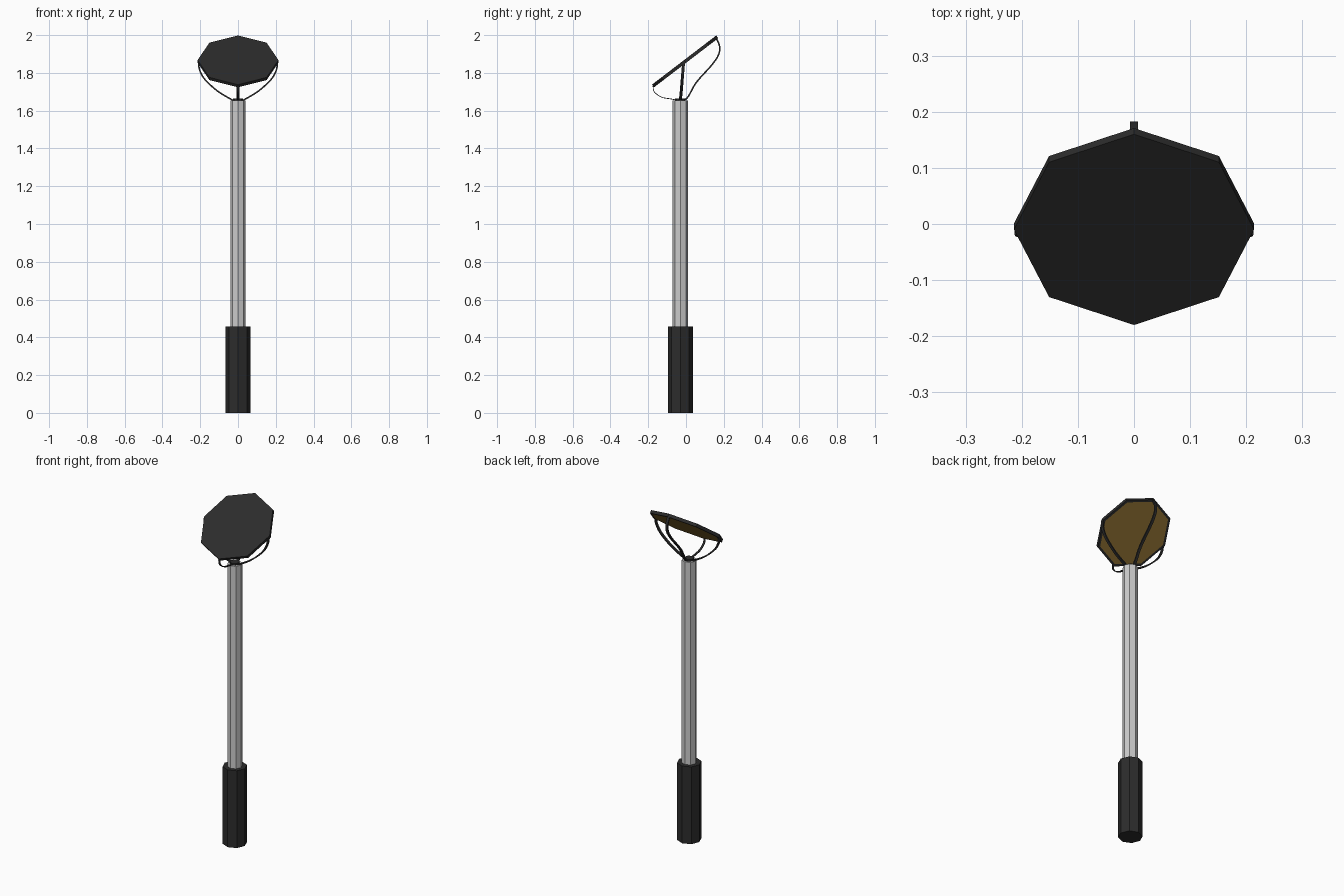
import bpy, bmesh, math
from mathutils import Vector, Matrix

if "Cube" in bpy.data.objects:
    bpy.data.objects.remove(bpy.data.objects["Cube"])


def material(name, rgb):
    m = bpy.data.materials.new(name)
    m.diffuse_color = (*rgb, 1)
    m.use_nodes = True
    m.node_tree.nodes["Principled BSDF"].inputs["Base Color"].default_value = m.diffuse_color
    return m


black = material("black", (0.025, 0.025, 0.025))
gold = material("gold", (0.30, 0.18, 0.035))
AXIS_Y = -0.03


def finish(name, bm, *mats):
    bmesh.ops.recalc_face_normals(bm, faces=bm.faces)
    me = bpy.data.meshes.new(name)
    bm.to_mesh(me)
    bm.free()
    for m in mats:
        me.materials.append(m)
    ob = bpy.data.objects.new(name, me)
    bpy.context.collection.objects.link(ob)
    return ob


def octagon(name, radius, z0, z1, *mats):
    bm = bmesh.new()
    bmesh.ops.create_cone(bm, cap_ends=True, segments=8, radius1=radius, radius2=radius,
                          depth=z1 - z0, matrix=Matrix.Translation((0, AXIS_Y, (z0 + z1) / 2)))
    return finish(name, bm, *mats)


def smooth_path(points, steps=4):
    p = [Vector(q) for q in points]
    p = [2 * p[0] - p[1]] + p + [2 * p[-1] - p[-2]]
    out = []
    for a, b, c, d in zip(p, p[1:], p[2:], p[3:]):
        for i in range(steps):
            t = i / steps
            out.append(0.5 * (2 * b + (c - a) * t + (2 * a - 5 * b + 4 * c - d) * t * t
                              + (3 * b - a - 3 * c + d) * t ** 3))
    return out + [p[-2]]


def strap(name, points, side, width=0.015, thick=0.008):
    # Flat ribbon swept along a smooth path
    path = smooth_path(points)
    side = Vector(side)
    bm = bmesh.new()
    rings = []
    for i, q in enumerate(path):
        tangent = path[min(i + 1, len(path) - 1)] - path[max(i - 1, 0)]
        n = tangent.cross(side).normalized() * thick / 2
        w = side * width / 2
        rings.append([bm.verts.new(q + v) for v in (w + n, w - n, -w - n, -w + n)])
    for r, s in zip(rings, rings[1:]):
        for k in range(4):
            j = (k + 1) % 4
            bm.faces.new((r[k], r[j], s[j], s[k]))
    bm.faces.new(rings[0])
    bm.faces.new(rings[-1])
    return finish(name, bm, black)


# Handle, pole and the plug in the pole top
octagon("handle", 0.066, 0, 0.457, black)
octagon("pole", 0.041, 0.44, 1.655)
octagon("pole_plug", 0.027, 1.64, 1.665, black)

# Tilted octagonal plate with a gold underside inside a black rim
tilt = math.atan2(0.26, 0.34)
thick = 0.018
bm = bmesh.new()
bmesh.ops.create_cone(bm, cap_ends=True, segments=8, radius1=0.214, radius2=0.214, depth=thick)
under = min(bm.faces, key=lambda f: f.calc_center_median().z)
bmesh.ops.inset_region(bm, faces=[under], thickness=0.014, depth=0)
under.material_index = 1
bm.transform(Matrix.Translation((0, -0.01, 1.868)) @ Matrix.Rotation(tilt, 4, 'X')
             @ Matrix.Translation((0, 0, -thick / 2)))
finish("plate", bm, black, gold)

# Straps from the pole top to the plate corners
strap("back_strap", [(0, -0.015, 1.65), (0, 0.012, 1.675), (0, 0.055, 1.75), (0, 0.135, 1.84),
                     (0, 0.172, 1.895), (0, 0.178, 1.94), (0, 0.16, 1.985)], (1, 0, 0))
strap("front_strap", [(0, -0.04, 1.655), (0, -0.08, 1.662), (0, -0.13, 1.672),
                      (0, -0.168, 1.70), (0, -0.175, 1.732)], (1, 0, 0), 0.012, 0.004)
for label, s in (("left", -1), ("right", 1)):
    strap(label + "_strap", [(s * 0.015, -0.03, 1.65), (s * 0.045, -0.029, 1.665),
                             (s * 0.11, -0.025, 1.705), (s * 0.175, -0.02, 1.765),
                             (s * 0.203, -0.016, 1.815), (s * 0.209, -0.012, 1.86)], (0, 1, 0))
